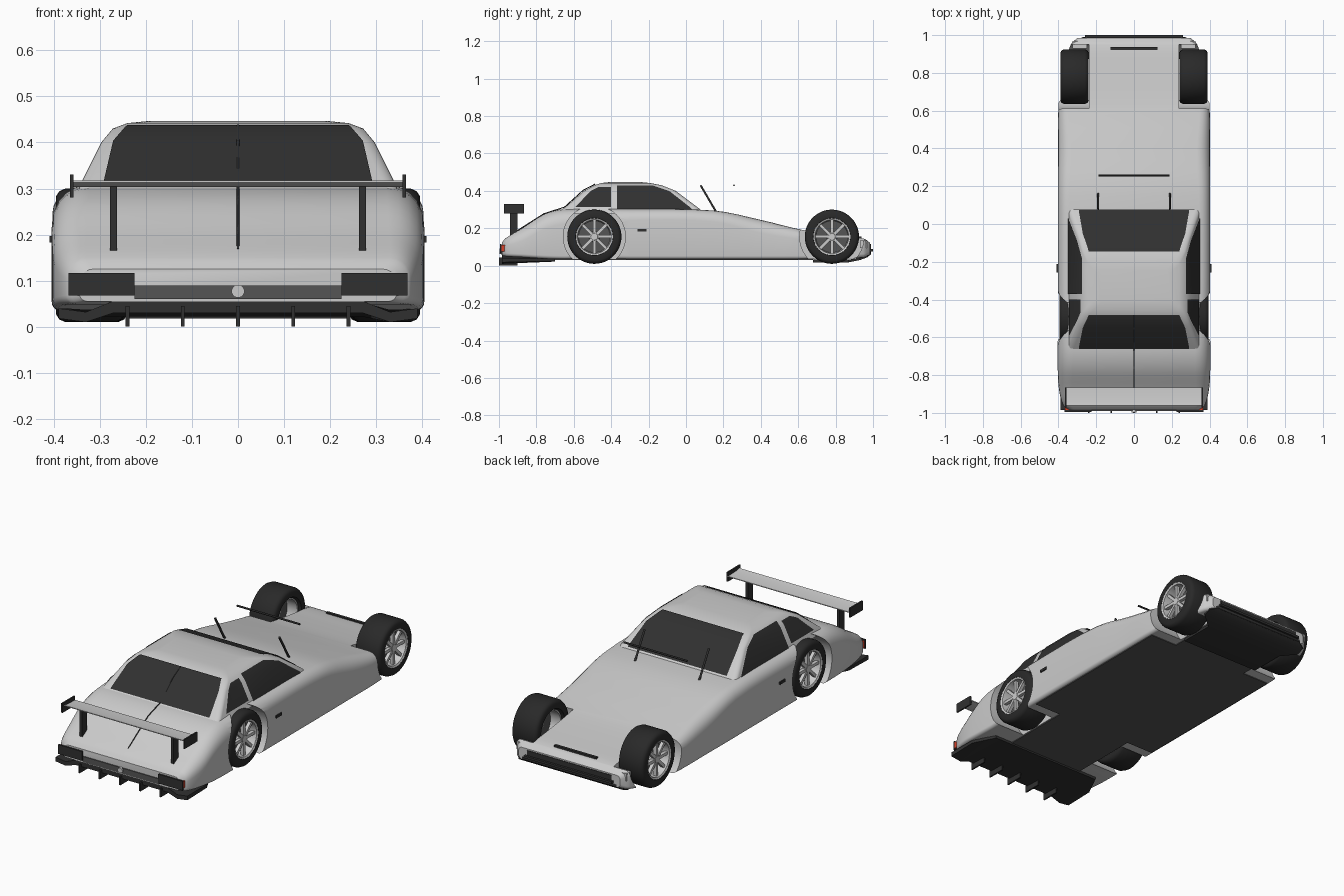
import bpy, bmesh, math
from mathutils import Vector, Matrix

if "Cube" in bpy.data.objects:
    bpy.data.objects.remove(bpy.data.objects["Cube"])


def material(name, c):
    m = bpy.data.materials.new(name)
    m.diffuse_color = (*c, 1)
    m.use_nodes = True
    m.node_tree.nodes["Principled BSDF"].inputs["Base Color"].default_value = m.diffuse_color
    return m


DARK = material("dark_trim", (0.03, 0.03, 0.03))
TYRE = material("rubber", (0.022, 0.022, 0.022))
UNDER = material("mid_grey", (0.09, 0.09, 0.09))
RED = material("red_lens", (0.7, 0.05, 0.02))


def finish(name, bm, mat=None):
    bmesh.ops.recalc_face_normals(bm, faces=bm.faces)
    me = bpy.data.meshes.new(name)
    bm.to_mesh(me)
    bm.free()
    ob = bpy.data.objects.new(name, me)
    bpy.context.collection.objects.link(ob)
    if mat:
        me.materials.append(mat)
    return ob


def loft(name, rings, mat=None, caps=True, closed=True):
    bm = bmesh.new()
    vs = [[bm.verts.new(p) for p in r] for r in rings]
    n = len(rings[0])
    for a, b in zip(vs, vs[1:]):
        for i in range(n if closed else n - 1):
            j = (i + 1) % n
            bm.faces.new((a[i], a[j], b[j], b[i]))
    if caps:
        bm.faces.new(vs[0])
        bm.faces.new(vs[-1])
    return finish(name, bm, mat)


def box(name, x, y, z, mat=None):
    bm = bmesh.new()
    size = (x[1] - x[0], y[1] - y[0], z[1] - z[0])
    mid = (sum(x) / 2, sum(y) / 2, sum(z) / 2)
    bmesh.ops.create_cube(bm, size=1, matrix=Matrix.Translation(mid) @ Matrix.Diagonal((*size, 1)))
    return finish(name, bm, mat)


def pair(name, x, y, z, mat=None):
    box(name + "_right", x, y, z, mat)
    box(name + "_left", (-x[1], -x[0]), y, z, mat)


def lathe(name, profile, at, side, mat=None, closed=False, n=40):
    rings = []
    for u, r in profile + (profile[:1] if closed else []):
        rings.append([(at[0] + side * u, at[1] + r * math.cos(2 * math.pi * k / n),
                       at[2] + r * math.sin(2 * math.pi * k / n)) for k in range(n)])
    return loft(name, rings, mat, caps=not closed)


def rod(name, pts, r):
    cu = bpy.data.curves.new(name, "CURVE")
    cu.dimensions = "3D"
    cu.bevel_depth, cu.bevel_resolution, cu.use_fill_caps = r, 1, True
    sp = cu.splines.new("POLY")
    sp.points.add(len(pts) - 1)
    for p, q in zip(sp.points, pts):
        p.co = (*q, 1)
    cu.materials.append(DARK)
    bpy.context.collection.objects.link(bpy.data.objects.new(name, cu))


def rounded(cx, cy, hx, hy, radii, n=5):
    # counter-clockwise rounded rectangle, one radius per corner
    pts = []
    for k, (sx, sy) in enumerate(((1, 1), (-1, 1), (-1, -1), (1, -1))):
        r = radii[k]
        for i in range(n + 1):
            a = math.pi / 2 * (k + i / n)
            pts.append((cx + sx * (hx - r) + r * math.cos(a), cy + sy * (hy - r) + r * math.sin(a)))
    return pts


# body shell: y, half width, bottom, top, shoulder radius
S = [(-.985, .345, .055, .125, .03), (-.96, .375, .05, .15, .045), (-.87, .398, .045, .205, .07),
     (-.76, .404, .038, .275, .08), (-.65, .404, .035, .303, .08), (-.3, .403, .035, .303, .06),
     (.15, .403, .035, .295, .06), (.4, .402, .035, .245, .07), (.62, .4, .035, .192, .05),
     (.8, .38, .035, .165, .03), (.95, .335, .045, .145, .025), (.985, .3, .06, .122, .02)]
rings = []
for i in range(len(S) - 1):
    p = [Vector(S[min(max(i + k, 0), len(S) - 1)]) for k in (-1, 0, 1, 2)]
    m1, m2 = [(p[k + 1] - p[k - 1]) * ((p[2][0] - p[1][0]) / (p[k + 1][0] - p[k - 1][0])) for k in (1, 2)]
    for t in ([0, .25, .5, .75] + ([1] if i == len(S) - 2 else [])):
        y, w, zb, zt, r = (p[1] * (2 * t**3 - 3 * t**2 + 1) + m1 * (t**3 - 2 * t**2 + t)
                           + p[2] * (3 * t**2 - 2 * t**3) + m2 * (t**3 - t**2))
        y = p[1][0] + (p[2][0] - p[1][0]) * t
        rings.append([(a, y, b) for a, b in
                      rounded(0, (zb + zt) / 2, w, (zt - zb) / 2, (r, r, .018, .018))])
body = loft("body_shell", rings)

# wheel arch cut-outs
for y, r, inner in ((.78, .172, .238), (-.49, .166, .23)):
    for s in (1, -1):
        cut = lathe("arch_cutter", [(inner, r), (.6, r)], (0, y, .155), s, n=56)
        mod = body.modifiers.new("arch", "BOOLEAN")
        mod.operation, mod.object, mod.solver = "DIFFERENCE", cut, "EXACT"
        bpy.context.view_layer.objects.active = body
        bpy.ops.object.modifier_apply(modifier=mod.name)
        bpy.data.objects.remove(cut)

# cabin: z, half width, rear y, front y
C = [(.28, .352, -.69, .10), (.31, .342, -.65, .065), (.40, .297, -.545, -.055),
     (.43, .272, -.49, -.13), (.442, .24, -.455, -.19), (.447, .19, -.41, -.24)]
loft("cabin", [[(a, b, z) for a, b in rounded(0, (y0 + y1) / 2, w, (y1 - y0) / 2, (.025,) * 4)]
               for z, w, y0, y1 in C])


def cabin_at(z):
    for a, b in zip(C, C[1:]):
        if z <= b[0]:
            t = (z - a[0]) / (b[0] - a[0])
            return [a[k] + (b[k] - a[k]) * t for k in (1, 2, 3)]


# glass laid just outside the cabin surface
E = .004
for name, k, d in (("rear_window", 1, -E), ("windscreen", 2, E)):
    loft(name, [[(-x, cabin_at(z)[k] + d, z + E), (x, cabin_at(z)[k] + d, z + E)]
                for z, x in ((.305, .292), (.31, .292), (.40, .271), (.43, .245), (.434, .24))],
         DARK, caps=False, closed=False)
for s, side in ((1, "right"), (-1, "left")):
    for name, rows in (("side_window", ((.298, -.37, .035), (.31, -.37, .025), (.40, -.37, -.09), (.43, -.37, -.18))),
                       ("quarter_window", ((.315, -.59, -.40), (.40, -.51, -.40), (.42, -.47, -.40)))):
        loft(f"{name}_{side}", [[(s * (cabin_at(z)[0] + E), a, z), (s * (cabin_at(z)[0] + E), b, z)]
                                for z, a, b in rows], DARK, caps=False, closed=False)

# wheels
for end, y, cx in (("front", .78, .315), ("rear", -.49, .32)):
    for s, side in ((1, "right"), (-1, "left")):
        at, tag = (s * cx, y, .155), f"{end}_{side}"
        lathe("tyre_" + tag, [(-.06, .092), (-.074, .1), (-.075, .128), (-.068, .139), (-.055, .145),
                              (.055, .145), (.068, .139), (.075, .128), (.074, .1), (.06, .094)],
              at, s, TYRE, True, 48)
        lathe("rim_" + tag, [(.066, .092), (.07, .099), (.074, .099), (.07, .09), (.03, .085), (-.06, .085), (-.06, .093)],
              at, s, None, True, 48)
        lathe("brake_disc_" + tag, [(.0, .086), (.02, .086)], at, s, UNDER)
        lathe("hub_" + tag, [(.0, .03), (.055, .027), (.062, .018)], at, s, None, n=20)
        bm = bmesh.new()
        for k in range(8):
            bmesh.ops.create_cube(bm, size=1, matrix=Matrix.Translation(at)
                                  @ Matrix.Rotation(k * math.pi / 4, 4, "X")
                                  @ Matrix.Translation((s * .052, 0, .055))
                                  @ Matrix.Diagonal((.018, .016, .075, 1)))
        finish("spokes_" + tag, bm)

# rear wing
loft("wing_blade", [[(x, -.96, .313), (x, -.93, .303), (x, -.865, .305), (x, -.865, .309), (x, -.93, .311),
                     (x, -.96, .317)] for x in (-.36, .36)])
pair("wing_endplate", (.357, .365), (-.972, -.865), (.28, .33), DARK)
pair("wing_support", (.263, .278), (-.94, -.90), (.165, .304), DARK)

# rear lights, panel, badge disc and diffuser
pair("tail_light_cover", (.225, .368), (-.995, -.986), (.068, .117), DARK)
pair("tail_light", (.23, .366), (-.986, -.955), (.075, .11), RED)
box("rear_panel", (-.225, .225), (-.99, -.97), (.06, .09), UNDER)
bm = bmesh.new()
bmesh.ops.create_cone(bm, cap_ends=True, segments=24, radius1=.014, radius2=.014, depth=.02,
                      matrix=Matrix.Translation((0, -.987, .077)) @ Matrix.Rotation(math.pi / 2, 4, "X"))
finish("round_cap", bm)
X = ((-.39, .018, .04), (-.33, .01, .032), (-.27, .03, .056), (.27, .03, .056), (.33, .01, .032), (.39, .018, .04))
loft("diffuser", [[(x, -.985, a), (x, -.985, b), (x, -.9, b), (x, ye, .038), (x, ye, .022)]
                  for (x, a, b), ye in zip(X, (-.82, -.7, -.7, -.7, -.7, -.82))], DARK)
for k in range(-2, 3):
    box("diffuser_fin", (k * .12 - .004, k * .12 + .004), (-1, -.9), (0, .045), DARK)

# underside
box("floor", (-.225, .225), (-.7, .68), (.031, .04), UNDER)
box("floor_middle", (-.385, .385), (-.32, .6), (.031, .04), UNDER)

# nose: splitter, lip, grille and lamp pods
loft("splitter", [[(-w, y, z), (w, y, z), (w, y, z + .014), (-w, y, z + .014)]
                  for y, w, z in ((.68, .235, .018), (.87, .235, .018), (.93, .31, .03), (.97, .31, .045), (.99, .27, .062))],
     DARK)
box("front_lip", (-.26, .26), (.975, 1), (.076, .088), DARK)
box("front_grille", (-.25, .25), (.97, .988), (.06, .115), DARK)
box("hood_slot", (-.125, .125), (.922, .937), (.14, .157), DARK)
pair("nose_lamp", (.25, .325), (.93, .968), (.095, .135))

# door handles, stalks, floating bar and rear centre seam
pair("door_handle", (.398, .409), (-.258, -.212), (.183, .197), DARK)
for s, side in ((1, "right"), (-1, "left")):
    rod("wiper_stalk_" + side, [(s * .19, .16, .29), (s * .19, .078, .43)], .006)
rod("wiper_bar", [(-.187, .257, .43), (.187, .257, .43)], .005)
rod("rear_seam", [(0, -.485, .437), (0, -.55, .403), (0, -.65, .313), (0, -.76, .278), (0, -.87, .208), (0, -.93, .168)], .003)

# smooth shading with sharp edges kept
bpy.ops.object.select_all(action="DESELECT")
for ob in bpy.context.scene.objects:
    if ob.type == "MESH":
        ob.select_set(True)
        bpy.context.view_layer.objects.active = ob
bpy.ops.object.shade_smooth_by_angle(angle=math.radians(35))
